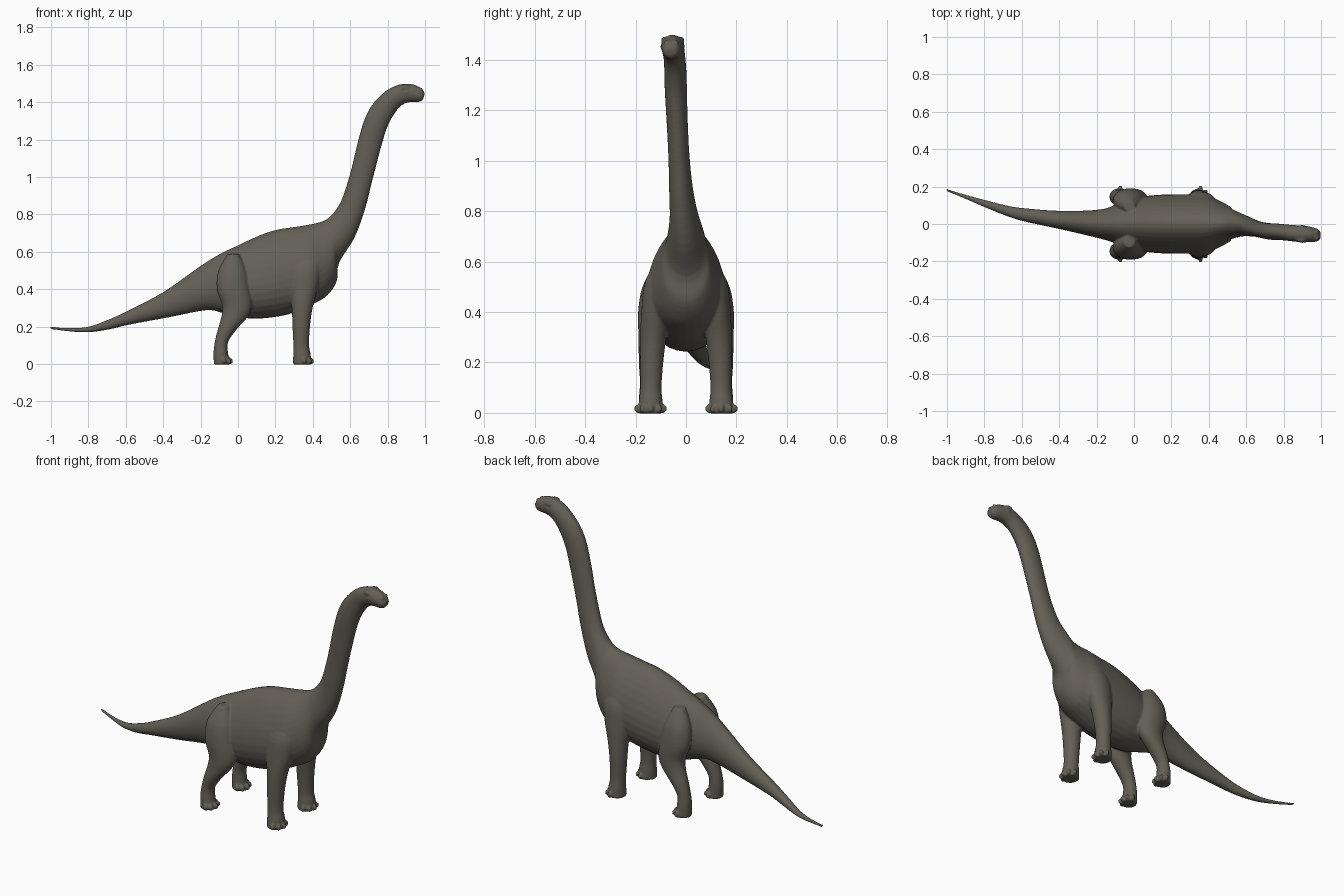
import bpy, bmesh, math
from mathutils import Vector, Matrix

if "Cube" in bpy.data.objects:
    bpy.data.objects.remove(bpy.data.objects["Cube"])

hide = bpy.data.materials.new("grey brown hide")
hide.diffuse_color = (0.125, 0.115, 0.092, 1)
hide.use_nodes = True
hide.node_tree.nodes["Principled BSDF"].inputs["Base Color"].default_value = hide.diffuse_color
bm = bmesh.new()


def smooth_rows(rows, steps=4):
    """Catmull-Rom interpolation of number rows."""
    out = []
    for i in range(len(rows) - 1):
        a, b, c, d = rows[max(i - 1, 0)], rows[i], rows[i + 1], rows[min(i + 2, len(rows) - 1)]
        for s in range(steps):
            t = s / steps
            out.append([0.5 * (2 * q + (r - p) * t + (2 * p - 5 * q + 4 * r - u) * t * t
                               + (3 * q - p - 3 * r + u) * t ** 3)
                        for p, q, r, u in zip(a, b, c, d)])
    out.append(list(rows[-1]))
    return out


def loft(rings):
    """Closed skin through rings of points."""
    loops = [[bm.verts.new(p) for p in ring] for ring in rings]
    n = len(loops[0])
    for a, b in zip(loops, loops[1:]):
        for i in range(n):
            j = (i + 1) % n
            bm.faces.new((a[i], a[j], b[j], b[i]))
    bm.faces.new(loops[0][::-1])
    bm.faces.new(loops[-1])


def spine_ring(row, n=32):
    """Section from upper point, lower point, side position and half width."""
    tx, tz, bx, bz, y, w = row
    top, low = Vector((tx, y, tz)), Vector((bx, y, bz))
    mid, up = (top + low) / 2, (top - low) / 2
    pear = min(0.22, max(0, up.length - 0.06) * 1.6)
    ring = []
    for i in range(n):
        a = 2 * math.pi * i / n
        s, c = math.sin(a), math.cos(a)
        ring.append(mid + up * s + Vector((0, w * c * (1 - pear * s), 0)))
    return ring


def leg_ring(row, side, n=24):
    x, y, z, rx, ry = row
    return [Vector((x + rx * math.cos(2 * math.pi * i / n),
                    side * (y + ry * math.sin(2 * math.pi * i / n)), z)) for i in range(n)]


def ball(pos, size, turn=0):
    m = (Matrix.Translation(pos) @ Matrix.Rotation(turn, 4, 'Z')
         @ Matrix.Diagonal((*size, 1)))
    bmesh.ops.create_uvsphere(bm, u_segments=16, v_segments=10, radius=1, matrix=m)


# Tail and torso: upper x, z, lower x, z, side position, half width
trunk = [
    (-1.004, .201, -1.004, .187, .182, .007), (-.9, .193, -.9, .174, .145, .012),
    (-.8, .2, -.8, .17, .11, .02), (-.7, .235, -.69, .185, .075, .027),
    (-.6, .28, -.585, .21, .05, .035), (-.4, .385, -.37, .25, .02, .05),
    (-.2, .525, -.17, .288, 0, .077), (-.1, .587, -.08, .272, 0, .105),
    (0, .635, 0, .25, 0, .135), (.1, .682, .1, .243, 0, .15),
    (.2, .717, .2, .252, 0, .155), (.3, .733, .3, .275, 0, .155),
    (.37, .744, .4, .32, 0, .15), (.43, .757, .475, .365, 0, .122),
    (.475, .775, .527, .44, 0, .096), (.512, .81, .54, .54, 0, .078)]
# Neck and head
neck = [
    (.55, .87, .62, .67, -.008, .057), (.582, .96, .677, .82, -.02, .047),
    (.61, 1.06, .717, .975, -.028, .042), (.638, 1.18, .757, 1.13, -.035, .042),
    (.673, 1.3, .792, 1.25, -.04, .044), (.713, 1.38, .822, 1.315, -.042, .044),
    (.77, 1.444, .852, 1.36, -.045, .043), (.83, 1.483, .882, 1.388, -.05, .044),
    (.89, 1.499, .915, 1.4, -.053, .045), (.945, 1.493, .943, 1.401, -.056, .041),
    (.983, 1.47, .97, 1.402, -.059, .035), (1.0, 1.447, .988, 1.412, -.06, .023)]
loft([spine_ring(r) for r in smooth_rows(trunk + neck)])

# Legs: x, y, z, half length, half width
front_leg = [
    (.37, .085, .61, .04, .03), (.36, .108, .52, .082, .055), (.352, .12, .42, .078, .056),
    (.343, .13, .3, .056, .052), (.338, .136, .2, .047, .046), (.338, .139, .1, .042, .042),
    (.342, .14, .05, .047, .047), (.342, .14, -.002, .048, .048)]
hind_leg = [
    (-.025, .095, .59, .03, .03), (-.03, .117, .5, .075, .056), (-.025, .13, .4, .088, .06),
    (-.005, .135, .31, .079, .054), (-.02, .139, .25, .07, .049), (-.055, .142, .19, .052, .045),
    (-.088, .144, .12, .036, .039), (-.092, .145, .06, .039, .042), (-.086, .145, -.002, .043, .044)]
for side in (-1, 1):
    for rows in (front_leg, hind_leg):
        loft([leg_ring(r, side) for r in smooth_rows(rows)])
        # Toes fan out around the front of each foot
        x, y, _, rx, ry = rows[-1]
        for deg in (-75, -38, 0, 38, 75):
            a = math.radians(deg)
            ball((x + (rx - .002) * math.cos(a), side * y + ry * math.sin(a), .016),
                 (.02, .012, .018), a)
    # Brow, eye and cheek swellings on the head
    ball((.893, -.053 + side * .033, 1.478), (.026, .014, .014))
    ball((.9, -.053 + side * .04, 1.452), (.013, .009, .01))
    ball((.975, -.059 + side * .017, 1.467), (.014, .013, .012))

bmesh.ops.recalc_face_normals(bm, faces=bm.faces)
mesh = bpy.data.meshes.new("long_necked_dinosaur")
bm.to_mesh(mesh)
bm.free()
mesh.materials.append(hide)
body = bpy.data.objects.new("long_necked_dinosaur", mesh)
bpy.context.collection.objects.link(body)

# Fuse all parts into one soft skin
fuse = body.modifiers.new("fuse", 'REMESH')
fuse.mode = 'VOXEL'
fuse.voxel_size = 0.006
fuse.use_smooth_shade = True
soft = body.modifiers.new("soften", 'SMOOTH')
soft.factor = 0.5
soft.iterations = 5
bpy.context.view_layer.objects.active = body
body.select_set(True)
for name in ("fuse", "soften"):
    bpy.ops.object.modifier_apply(modifier=name)
bpy.ops.object.shade_smooth()
